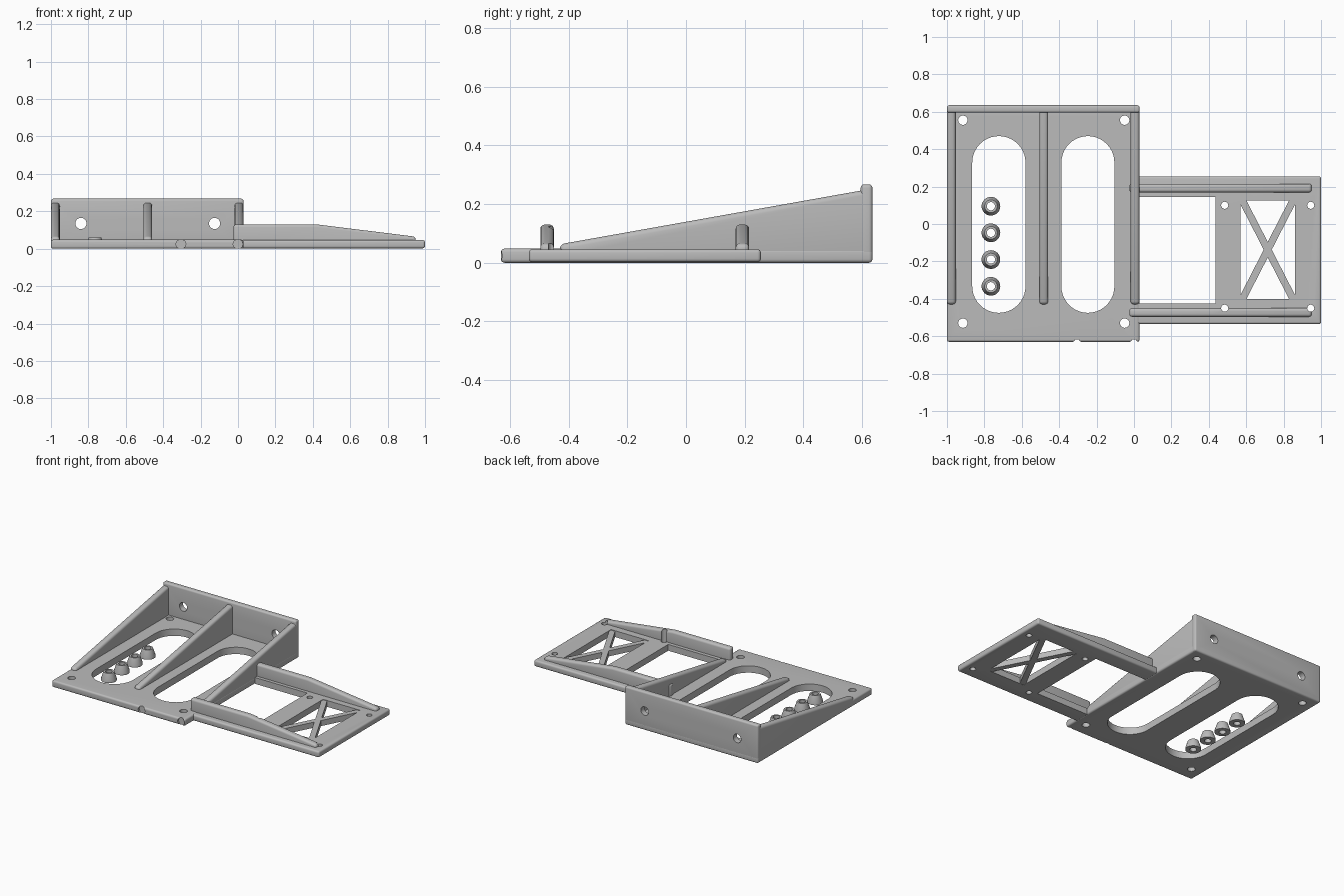
import bpy, bmesh, math
from mathutils import Matrix

if "Cube" in bpy.data.objects:
    bpy.data.objects.remove(bpy.data.objects["Cube"])

GREY = (0.5, 0.5, 0.5, 1)
grey = bpy.data.materials.new("matte grey")
grey.use_nodes = True
grey.diffuse_color = GREY
grey.node_tree.nodes["Principled BSDF"].inputs["Base Color"].default_value = GREY


def make(name, bm):
    bmesh.ops.recalc_face_normals(bm, faces=bm.faces)
    mesh = bpy.data.meshes.new(name)
    bm.to_mesh(mesh)
    bm.free()
    ob = bpy.data.objects.new(name, mesh)
    bpy.context.collection.objects.link(ob)
    mesh.materials.append(grey)
    return ob


def activate(ob):
    bpy.ops.object.select_all(action='DESELECT')
    ob.select_set(True)
    bpy.context.view_layer.objects.active = ob


def add_prism(bm, pts, axis, lo, hi):
    """Extrude a 2D outline along an axis."""
    place = {'x': lambda a, b, t: (t, a, b),
             'y': lambda a, b, t: (a, t, b),
             'z': lambda a, b, t: (a, b, t)}[axis]
    low = [bm.verts.new(place(a, b, lo)) for a, b in pts]
    high = [bm.verts.new(place(a, b, hi)) for a, b in pts]
    bm.faces.new(low)
    bm.faces.new(high)
    n = len(pts)
    for i in range(n):
        j = (i + 1) % n
        bm.faces.new((low[i], low[j], high[j], high[i]))


def rect(x0, x1, y0, y1):
    return [(x0, y0), (x1, y0), (x1, y1), (x0, y1)]


def circle(cx, cy, r, n=24):
    return [(cx + r * math.cos(math.tau * i / n), cy + r * math.sin(math.tau * i / n)) for i in range(n)]


def slot(x0, x1, y0, y1, n=20):
    r, cx = (x1 - x0) / 2, (x0 + x1) / 2
    arc = [math.pi * i / n for i in range(n + 1)]
    return ([(cx + r * math.cos(a), y1 - r + r * math.sin(a)) for a in arc] +
            [(cx - r * math.cos(a), y0 + r - r * math.sin(a)) for a in arc])


def solid(name, pts, axis, lo, hi, bevel=0.0, cuts=()):
    """Rounded prism with holes; each cut is (outline, axis, lo, hi)."""
    bm = bmesh.new()
    add_prism(bm, pts, axis, lo, hi)
    ob = make(name, bm)
    activate(ob)
    if bevel:
        mod = ob.modifiers.new("round", 'BEVEL')
        mod.width, mod.segments, mod.limit_method = bevel, 4, 'ANGLE'
        mod.angle_limit = math.radians(40)
        bpy.ops.object.modifier_apply(modifier=mod.name)
    if cuts:
        bm = bmesh.new()
        for cut in cuts:
            add_prism(bm, *cut)
        cutter = make("cutter", bm)
        cutter.hide_render = True
        mod = ob.modifiers.new("holes", 'BOOLEAN')
        mod.operation, mod.solver, mod.object = 'DIFFERENCE', 'EXACT', cutter
        bpy.ops.object.modifier_apply(modifier=mod.name)
        bpy.data.objects.remove(cutter)
    activate(ob)
    bpy.ops.object.shade_smooth_by_angle(angle=math.radians(35))
    return ob


T = 0.048      # plate thickness

# Main plate with two long slots, corner holes and front notches
cuts = [(slot(x0, x1, -0.475, 0.47), 'z', -0.1, 0.1) for x0, x1 in ((-0.865, -0.58), (-0.388, -0.105))]
cuts += [(circle(x, y, 0.025), 'z', -0.1, 0.1) for x in (-0.915, -0.05) for y in (-0.53, 0.555)]
cuts += [(circle(x, T / 2, 0.026), 'y', -0.7, -0.618) for x in (-0.305, 0.0)]
solid("main_plate", rect(-1, 0.03, -0.63, 0.635), 'z', 0, T, 0.012, cuts)

# Back wall with two screw holes
solid("back_wall", rect(-1, 0.03, 0, 0.267), 'y', 0.595, 0.635, 0.012,
      [(circle(x, 0.135, 0.03), 'y', 0.5, 0.7) for x in (-0.84, -0.125)])

# Sloping ribs from the wall to the plate
rib = [(-0.43, 0.01), (0.62, 0.01), (0.62, 0.25), (-0.43, 0.063)]
for side, x in (("right", -0.977), ("middle", -0.483), ("left", 0.005)):
    solid(side + "_rib", rib, 'x', x - 0.023, x + 0.024, 0.017)

# Side frame with an open bay, a window and screw holes
screws = [(circle(x, y, 0.019), 'z', -0.1, 0.3) for x in (0.485, 0.945) for y in (-0.45, 0.1)]
bays = [(rect(-0.1, 0.435, -0.425, 0.145), 'z', -0.1, 0.1),
        (rect(0.57, 0.86, -0.4, 0.125), 'z', -0.1, 0.1)]
solid("side_frame", rect(0, 1, -0.535, 0.255), 'z', 0.002, T - 0.002, 0.012, bays + screws)

# Tapered rails along the side frame
rail = [(-0.025, 0.01), (0.95, 0.01), (0.95, 0.064), (0.42, 0.13), (-0.025, 0.13)]
for name, y in (("front_rail", -0.473), ("back_rail", 0.192)):
    solid(name, rail, 'y', y - 0.023, y + 0.023, 0.015, screws)

# Crossed braces in the window
for name, s in (("brace_rising", 1), ("brace_falling", -1)):
    ang = s * math.atan2(0.525, 0.27)
    d, w = (math.cos(ang), math.sin(ang)), 0.019
    pts = [(0.715 + d[0] * u - d[1] * v, -0.1375 + d[1] * u + d[0] * v)
           for u, v in rect(-0.3, 0.3, -w, w)]
    solid(name, pts, 'z', 0.003, T - 0.006)

# Hollow conical spacers standing in the right slot
for i, y in enumerate((0.095, -0.047, -0.19, -0.333)):
    bm = bmesh.new()
    profile = [(0.022, 0), (0.05, 0), (0.05, 0.012), (0.034, 0.06), (0.022, 0.06)]
    vs = [bm.verts.new((r, 0, z)) for r, z in profile]
    es = [bm.edges.new((vs[k], vs[(k + 1) % len(vs)])) for k in range(len(vs))]
    bmesh.ops.spin(bm, geom=vs + es, cent=(0, 0, 0), axis=(0, 0, 1), angle=math.tau, steps=32)
    bmesh.ops.remove_doubles(bm, verts=bm.verts, dist=0.0001)
    bmesh.ops.transform(bm, matrix=Matrix.Translation((-0.765, y, 0)), verts=bm.verts)
    spacer = make("spacer_%d" % (i + 1), bm)
    activate(spacer)
    bpy.ops.object.shade_smooth_by_angle(angle=math.radians(35))
